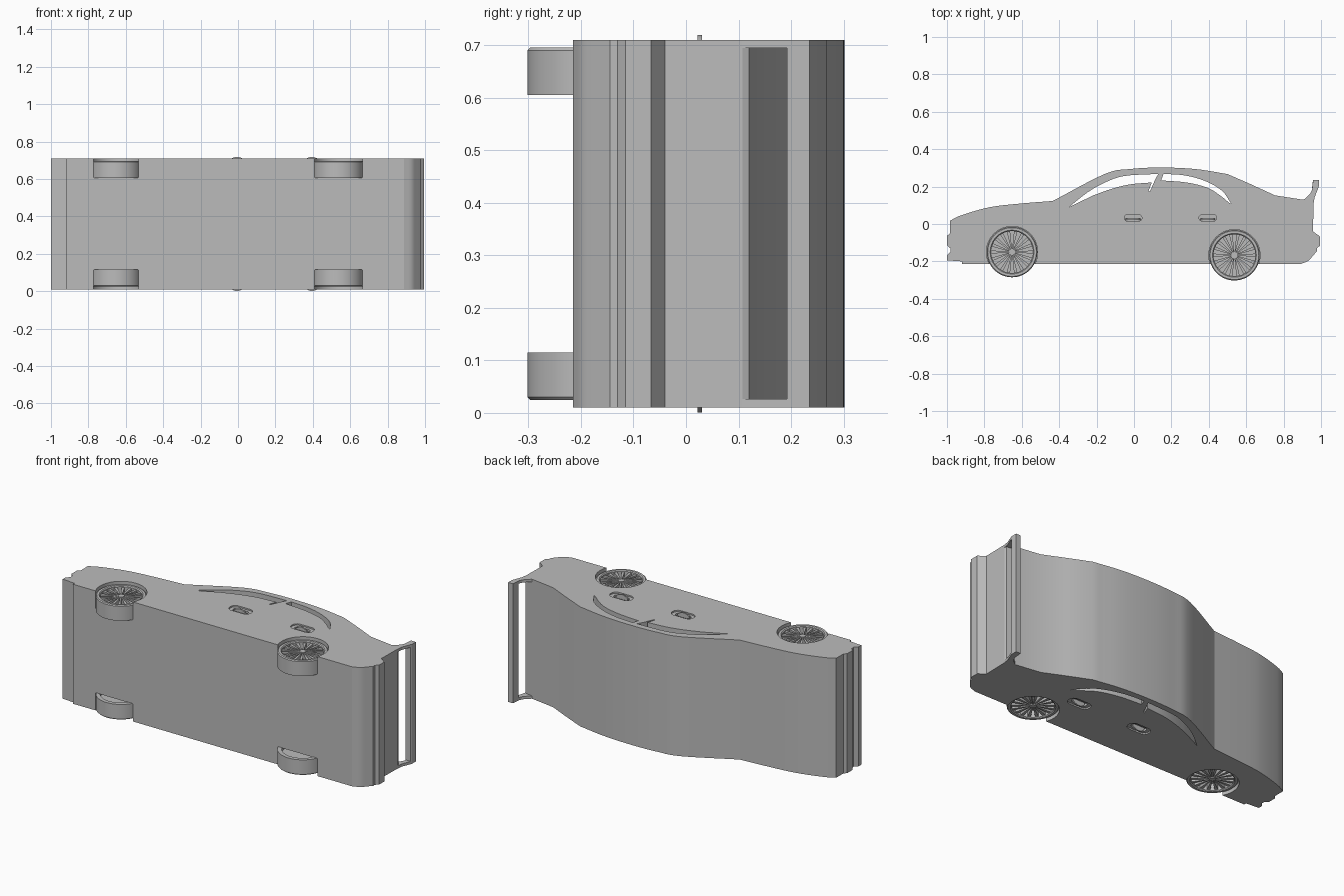
import bpy, bmesh, math
from mathutils import Vector, Matrix

cube = bpy.data.objects.get("Cube")
if cube:
    bpy.data.objects.remove(cube, do_unlink=True)

grey = bpy.data.materials.new("plain grey")
grey.use_nodes = True
grey.diffuse_color = (0.5, 0.5, 0.5, 1)
grey.node_tree.nodes["Principled BSDF"].inputs["Base Color"].default_value = (0.5, 0.5, 0.5, 1)

BOTTOM, TOP = 0.01, 0.71            # the two flanks of the car
WHEELS = {"front": (-0.652, -0.15), "rear": (0.537, -0.167)}
HANDLES = {"front": (-0.005, 0.033), "rear": (0.395, 0.033)}
RADIUS = 0.135


def flank(z, side):
    """Mirror a height onto the chosen flank."""
    return z if side == "right" else TOP + BOTTOM - z


def curve(points, steps=4):
    """Smooth run through a few points."""
    p = [Vector(q) for q in points]
    p = [2 * p[0] - p[1]] + p + [2 * p[-1] - p[-2]]
    out = []
    for a, b, c, d in zip(p, p[1:], p[2:], p[3:]):
        for i in range(steps):
            t = i / steps
            out.append(0.5 * (2 * b + (c - a) * t + (2 * a - 5 * b + 4 * c - d) * t * t
                              + (3 * b - a - 3 * c + d) * t ** 3))
    return [tuple(v) for v in out] + [tuple(points[-1])]


def prism(bm, outline, low, high, upright=False):
    """Extrude an outline along z, or along y when upright."""
    def place(p, h):
        return (p[0], h, p[1]) if upright else (p[0], p[1], h)
    a = [bm.verts.new(place(p, low)) for p in outline]
    b = [bm.verts.new(place(p, high)) for p in outline]
    bm.faces.new(a)
    bm.faces.new(b[::-1])
    n = len(a)
    for i in range(n):
        j = (i + 1) % n
        bm.faces.new((a[j], a[i], b[i], b[j]))


def finish(bm, name):
    bmesh.ops.recalc_face_normals(bm, faces=bm.faces)
    mesh = bpy.data.meshes.new(name)
    bm.to_mesh(mesh)
    bm.free()
    mesh.materials.append(grey)
    obj = bpy.data.objects.new(name, mesh)
    bpy.context.collection.objects.link(obj)
    return obj


def solid(name, outline, low, high, upright=False):
    bm = bmesh.new()
    prism(bm, outline, low, high, upright)
    return finish(bm, name)


def cut(obj, cutter):
    mod = obj.modifiers.new("cut", "BOOLEAN")
    mod.operation, mod.solver, mod.object = "DIFFERENCE", "EXACT", cutter
    cutter.hide_render = True
    graph = bpy.context.evaluated_depsgraph_get()
    mesh = bpy.data.meshes.new_from_object(obj.evaluated_get(graph))
    obj.modifiers.clear()
    obj.data = mesh
    bpy.data.objects.remove(cutter, do_unlink=True)


def smooth(obj):
    bpy.ops.object.select_all(action="DESELECT")
    obj.select_set(True)
    bpy.context.view_layer.objects.active = obj
    bpy.ops.object.shade_smooth_by_angle(angle=math.radians(20))


def circle(centre, radius, count=64):
    return [(centre[0] + radius * math.cos(math.tau * i / count),
             centre[1] + radius * math.sin(math.tau * i / count)) for i in range(count)]


def rounded(centre, w, h, r, n=6):
    """Rounded rectangle with half sizes w and h."""
    out = []
    for k, (sx, sy) in enumerate([(1, 1), (-1, 1), (-1, -1), (1, -1)]):
        for i in range(n + 1):
            a = math.pi / 2 * (k + i / n)
            out.append((centre[0] + sx * (w - r) + r * math.cos(a),
                        centre[1] + sy * (h - r) + r * math.sin(a)))
    return out


# Body side profile
hood = curve([(-0.985, 0.017), (-0.92, 0.048), (-0.77, 0.09), (-0.6, 0.11), (-0.435, 0.123)])
roof = curve([(-0.435, 0.123), (-0.155, 0.268), (-0.02, 0.294), (0.14, 0.302),
              (0.326, 0.294), (0.5, 0.267)], 5)
tail = [(0.63, 0.21), (0.754, 0.153), (0.904, 0.13), (0.955, 0.12), (0.96, 0.108),
        (0.957, -0.04), (0.995, -0.067), (0.995, -0.115), (0.978, -0.13), (0.978, -0.145)]
bumper = curve([(0.957, -0.17), (0.93, -0.198), (0.888, -0.215)])
nose = [(-0.92, -0.215), (-0.92, -0.2), (-1, -0.194), (-1, -0.168), (-0.982, -0.15),
        (-0.982, -0.13), (-1, -0.115), (-1, -0.064), (-0.985, -0.05)]
body = solid("body", hood[:-1] + roof + tail + bumper + nose, BOTTOM, TOP)

# Window openings, right through the body
front_window = (curve([(-0.348, 0.09), (-0.25, 0.168), (-0.155, 0.222), (-0.05, 0.257), (0.13, 0.268)])
                + [(0.112, 0.235), (0.085, 0.174), (0.078, 0.177)]
                + curve([(0.095, 0.222), (-0.02, 0.212), (-0.12, 0.188), (-0.22, 0.152)]))
rear_window = (curve([(0.158, 0.268), (0.27, 0.26), (0.38, 0.23), (0.47, 0.178), (0.52, 0.108)])
               + curve([(0.51, 0.112), (0.46, 0.153), (0.39, 0.195), (0.28, 0.222), (0.145, 0.233)]))
for outline in (front_window, rear_window):
    cut(body, solid("window_cutter", outline, -0.1, 0.9))

# Wheel wells and handle pockets on both flanks
for side in ("right", "left"):
    out = flank(0.8, side)
    for c in WHEELS.values():
        cut(body, solid("well_cutter", circle(c, RADIUS + 0.002), flank(0.607, side), out))
    for c in HANDLES.values():
        cut(body, solid("pocket_cutter", rounded(c, 0.068, 0.033, 0.03), flank(0.702, side), out))
        cut(body, solid("pocket_cutter", rounded(c, 0.047, 0.017, 0.016), flank(0.69, side), out))
smooth(body)


def wheel(name, centre, side, spokes=18):
    bm = bmesh.new()
    # Tyre, rim and back disc as one turned section
    section = [(0, 0.65), (0.112, 0.65), (0.112, 0.69), (0.117, 0.695), (0.13, 0.695),
               (RADIUS, 0.69), (RADIUS, 0.605), (0.112, 0.605), (0.112, 0.63), (0, 0.63)]
    v = [bm.verts.new((r, 0, z)) for r, z in section]
    e = [bm.edges.new(pair) for pair in zip(v, v[1:])]
    bmesh.ops.spin(bm, geom=v + e, cent=(0, 0, 0), axis=(0, 0, 1), angle=math.tau, steps=64)
    bmesh.ops.remove_doubles(bm, verts=bm.verts, dist=0.0001)
    # Hub and spokes
    prism(bm, circle((0, 0), 0.018, 24), 0.64, 0.69)
    for i in range(spokes):
        turn = Matrix.Rotation(math.tau * i / spokes, 2)
        bar = [(0.012, -0.002), (0.115, -0.009), (0.115, 0.009), (0.012, 0.002)]
        prism(bm, [tuple(turn @ Vector(p)) for p in bar], 0.64, 0.686)
    for vert in bm.verts:
        vert.co = (vert.co.x + centre[0], vert.co.y + centre[1], flank(vert.co.z, side))
    smooth(finish(bm, name))


for side in ("right", "left"):
    for end, c in WHEELS.items():
        wheel(f"{end}_{side}_wheel", c, side)
    # Arched door handles
    for end, (x, y) in HANDLES.items():
        arch = curve([(-0.04, 0.685), (-0.034, 0.706), (0, 0.719), (0.034, 0.706), (0.04, 0.685)])
        arch = [(x + px, flank(pz, side)) for px, pz in arch]
        smooth(solid(f"{end}_{side}_handle", arch, y - 0.011, y - 0.003, upright=True))
    # Spoiler posts
    post = curve([(0.9, 0.125), (0.925, 0.145), (0.95, 0.178), (0.957, 0.235)]) + [
        (0.988, 0.235), (0.988, 0.2), (0.965, 0.14), (0.96, 0.108)]
    solid(f"spoiler_{side}_post", post, flank(0.694, side), flank(TOP, side))

# Spoiler crossbar between the posts
solid("spoiler_bar", [(0.952, 0.192), (0.957, 0.235), (0.988, 0.235), (0.988, 0.2), (0.984, 0.192)],
      flank(0.694, "left"), 0.694)
